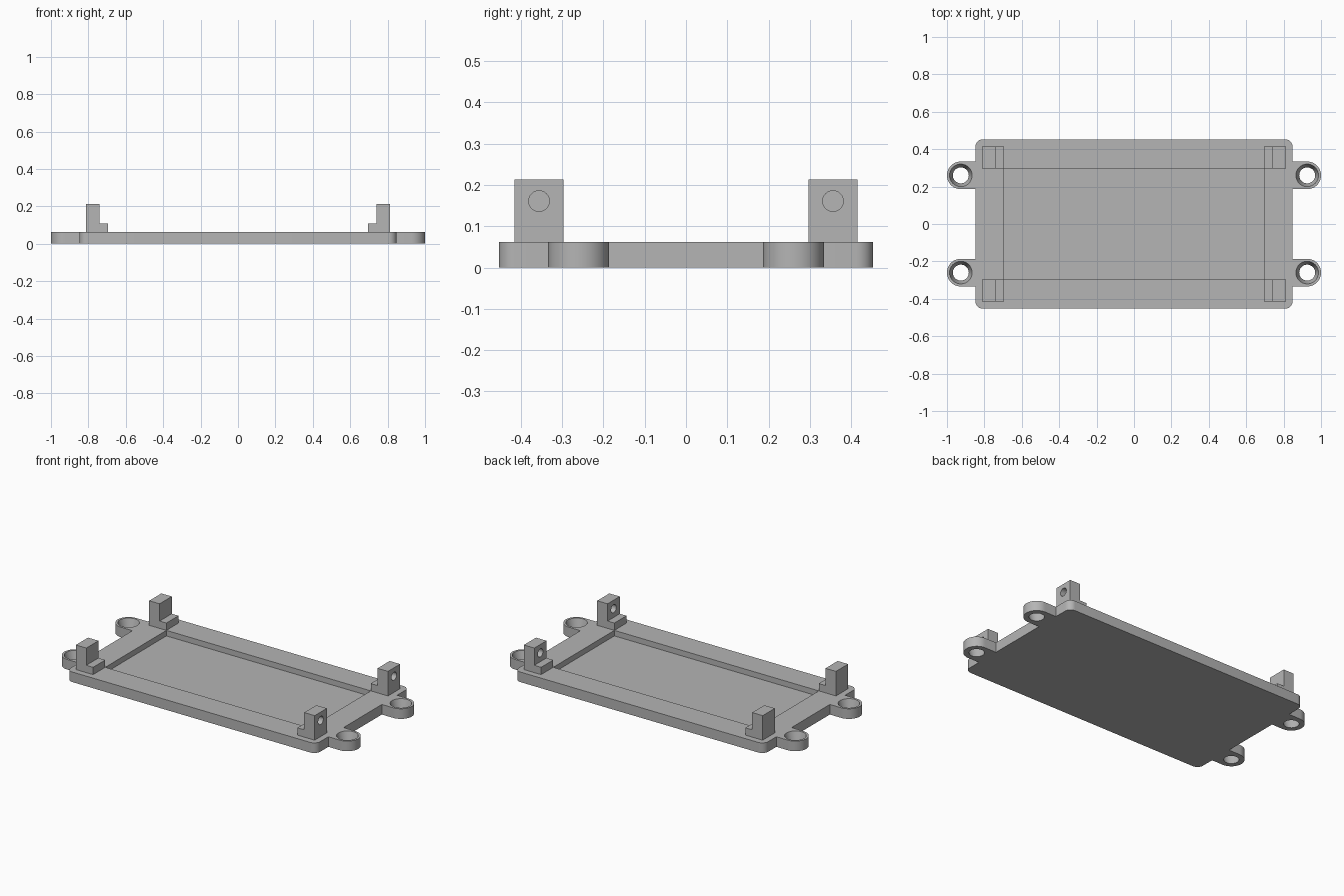
import bpy
import bmesh
from math import cos, sin, pi
from mathutils import Vector

cube = bpy.data.objects.get("Cube")
if cube:
    bpy.data.objects.remove(cube, do_unlink=True)

PLATE_X, PLATE_Y, PLATE_Z = 0.848, 0.453, 0.062
RECESS_X, RECESS_Y, FLOOR_Z = 0.695, 0.297, 0.028
CORNER_R = 0.04
EAR_X, EAR_Y, EAR_R = 0.926, 0.26, 0.074
SIGNS = [(1, 1), (-1, 1), (-1, -1), (1, -1)]

grey = bpy.data.materials.new("plain grey")
grey.use_nodes = True
grey.diffuse_color = (0.46, 0.46, 0.46, 1)
grey.node_tree.nodes["Principled BSDF"].inputs["Base Color"].default_value = (0.46, 0.46, 0.46, 1)


def add_object(name, bm):
    bmesh.ops.recalc_face_normals(bm, faces=bm.faces)
    mesh = bpy.data.meshes.new(name)
    bm.to_mesh(mesh)
    bm.free()
    mesh.materials.append(grey)
    obj = bpy.data.objects.new(name, mesh)
    bpy.context.collection.objects.link(obj)
    return obj


def extrude(name, points, direction):
    """Extrude a closed outline of 3D points along a direction."""
    bm = bmesh.new()
    face = bm.faces.new([bm.verts.new(p) for p in points])
    out = bmesh.ops.extrude_face_region(bm, geom=[face], use_keep_orig=True)
    moved = [g for g in out["geom"] if isinstance(g, bmesh.types.BMVert)]
    bmesh.ops.translate(bm, verts=moved, vec=Vector(direction))
    return add_object(name, bm)


def cone(name, centre, axis, r1, r2, depth):
    bm = bmesh.new()
    bmesh.ops.create_cone(bm, cap_ends=True, segments=48, radius1=r1, radius2=r2, depth=depth)
    turn = Vector((0, 0, 1)).rotation_difference(Vector(axis))
    for v in bm.verts:
        v.co = turn @ v.co + Vector(centre)
    return add_object(name, bm)


def cut(obj, cutters):
    """Subtract the cutters, then discard them."""
    for cutter in cutters:
        cutter.hide_render = True
        mod = obj.modifiers.new("cut", "BOOLEAN")
        mod.operation = "DIFFERENCE"
        mod.solver = "EXACT"
        mod.object = cutter
    bpy.context.view_layer.update()
    graph = bpy.context.evaluated_depsgraph_get()
    mesh = bpy.data.meshes.new_from_object(obj.evaluated_get(graph))
    obj.modifiers.clear()
    obj.data = mesh
    for cutter in cutters:
        bpy.data.objects.remove(cutter, do_unlink=True)


def smooth(obj):
    bpy.ops.object.select_all(action="DESELECT")
    obj.select_set(True)
    bpy.context.view_layer.objects.active = obj
    bpy.ops.object.shade_smooth_by_angle(angle=pi / 6)


def arc(cx, cy, r, a0, a1, n):
    steps = [a0 + (a1 - a0) * i / n for i in range(n + 1)]
    return [(cx + r * cos(a), cy + r * sin(a)) for a in steps]


# Base plate outline: one quarter with its ear, mirrored to all four
quarter = [(PLATE_X, EAR_Y - EAR_R)]
quarter += arc(EAR_X, EAR_Y, EAR_R, -pi / 2, pi / 2, 24)
quarter += [(PLATE_X, EAR_Y + EAR_R)]
quarter += arc(PLATE_X - CORNER_R, PLATE_Y - CORNER_R, CORNER_R, 0, pi / 2, 8)
outline = []
for sx, sy in SIGNS:
    part = quarter if sx * sy > 0 else quarter[::-1]
    outline += [(sx * x, sy * y, 0) for x, y in part]
base = extrude("base_plate", outline, (0, 0, PLATE_Z))

# Shallow tray and tapered screw holes
tray = [(sx * RECESS_X, sy * RECESS_Y, FLOOR_Z) for sx, sy in SIGNS]
cutters = [extrude("tray_cutter", tray, (0, 0, 0.1))]
for sx, sy in SIGNS:
    cutters.append(cone("screw_hole_cutter", (sx * EAR_X, sy * EAR_Y, PLATE_Z / 2),
                        (0, 0, 1), 0.042, 0.061, PLATE_Z + 0.004))
cut(base, cutters)
smooth(base)

# Stepped corner brackets, each with a cross hole
step = [(0.812, PLATE_Z), (0.812, 0.213), (0.741, 0.213),
        (0.741, 0.107), (RECESS_X, 0.107), (RECESS_X, PLATE_Z)]
for sx, sy in SIGNS:
    name = ("back" if sy > 0 else "front") + ("_left" if sx > 0 else "_right") + "_bracket"
    bracket = extrude(name, [(sx * x, sy * RECESS_Y, z) for x, z in step], (0, sy * 0.118, 0))
    hole = cone("pin_hole_cutter", (sx * 0.776, sy * 0.356, 0.161), (1, 0, 0), 0.025, 0.025, 0.2)
    cut(bracket, [hole])
    smooth(bracket)
